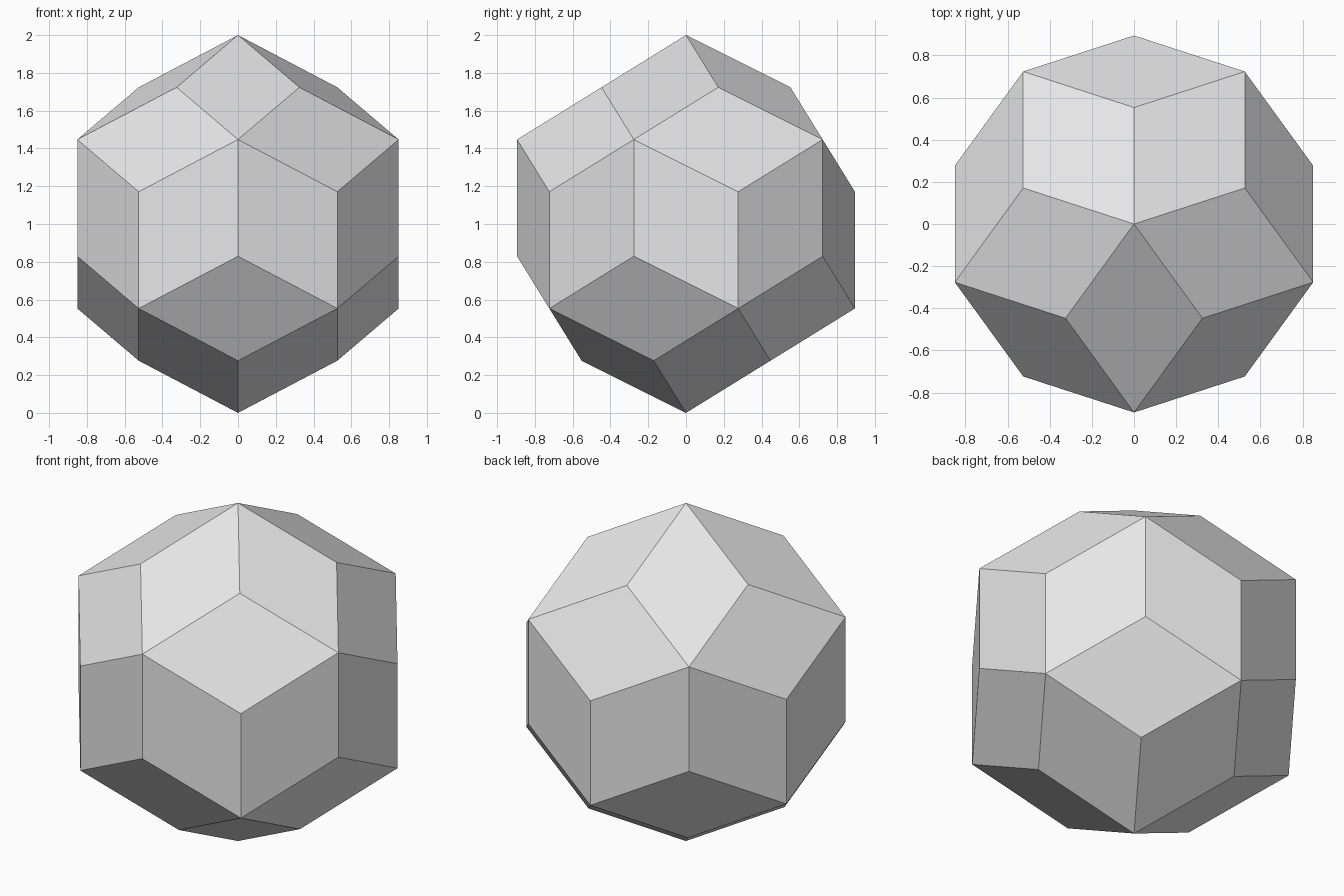
import bpy, bmesh, math
from mathutils import Matrix

cube = bpy.data.objects.get("Cube")
if cube:
    bpy.data.objects.remove(cube, do_unlink=True)

# Plain grey material
grey = bpy.data.materials.new("light_grey")
grey.use_nodes = True
colour = (0.8, 0.8, 0.8, 1)
grey.diffuse_color = colour
grey.node_tree.nodes["Principled BSDF"].inputs["Base Color"].default_value = colour

# Thirty rhombic faces: raise the centre of every icosahedron face,
# then dissolve the icosahedron's own edges so triangles pair into rhombi
phi = (1 + math.sqrt(5)) / 2
centre_radius = math.sqrt(3 / (phi ** 2 + 1))

bm = bmesh.new()
bmesh.ops.create_icosphere(bm, subdivisions=1, radius=1)
corners = set(bm.verts)
poked = bmesh.ops.poke(bm, faces=bm.faces[:])
for v in poked["verts"]:
    v.co = v.co.normalized() * centre_radius
old_edges = [e for e in bm.edges if all(v in corners for v in e.verts)]
bmesh.ops.dissolve_edges(bm, edges=old_edges, use_verts=False)

# Point one upper corner to the front and stand the solid on the ground
bmesh.ops.transform(bm, verts=bm.verts[:],
                    matrix=Matrix.Translation((0, 0, 1)) @ Matrix.Rotation(-math.pi / 2, 4, "Z"))
bmesh.ops.recalc_face_normals(bm, faces=bm.faces[:])

mesh = bpy.data.meshes.new("rhombic_solid")
bm.to_mesh(mesh)
bm.free()
mesh.materials.append(grey)
solid = bpy.data.objects.new("rhombic_solid", mesh)
bpy.context.collection.objects.link(solid)
